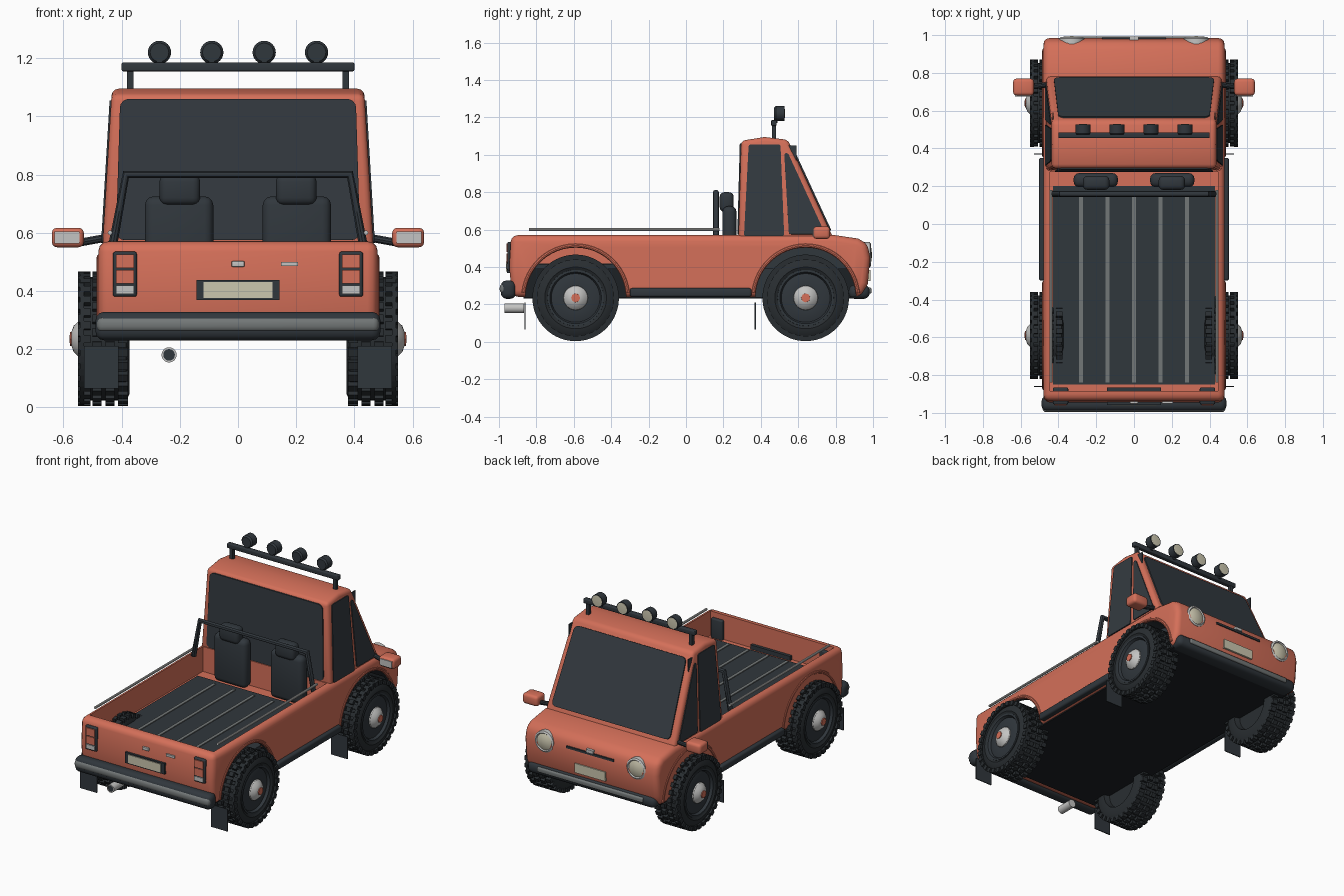
import bpy, bmesh, math
from mathutils import Matrix, Vector

if "Cube" in bpy.data.objects:
    bpy.data.objects.remove(bpy.data.objects["Cube"])

def material(name, rgb):
    m = bpy.data.materials.new(name)
    m.use_nodes = True
    m.diffuse_color = (*rgb, 1)
    m.node_tree.nodes["Principled BSDF"].inputs["Base Color"].default_value = (*rgb, 1)
    return m

ORANGE = material("orange_paint", (0.66, 0.16, 0.10))
DARK = material("dark_trim", (0.030, 0.038, 0.046))
TYRE = material("tyre_rubber", (0.022, 0.027, 0.031))
BLACK = material("underside_black", (0.012, 0.015, 0.018))
GLASS = material("dark_glass", (0.034, 0.043, 0.052))
GREY = material("grey_strip", (0.17, 0.185, 0.185))
SILVER = material("silver", (0.55, 0.55, 0.54))
CREAM = material("cream_lens", (0.60, 0.57, 0.43))

parts, cutters = [], []

def finish(name, bm, mat, bevel=0, segments=3):
    bmesh.ops.recalc_face_normals(bm, faces=bm.faces)
    me = bpy.data.meshes.new(name)
    bm.to_mesh(me)
    bm.free()
    me.materials.append(mat)
    ob = bpy.data.objects.new(name, me)
    bpy.context.collection.objects.link(ob)
    if bevel:
        b = ob.modifiers.new("bevel", 'BEVEL')
        b.width, b.segments, b.limit_method = bevel, segments, 'ANGLE'
        b.angle_limit = math.radians(50)
    parts.append(ob)
    return ob

def box(name, x, y, z, mat, bevel=0):
    bm = bmesh.new()
    size = Matrix.Diagonal((abs(x[1] - x[0]), y[1] - y[0], z[1] - z[0], 1))
    mid = Matrix.Translation((sum(x) / 2, sum(y) / 2, sum(z) / 2))
    bmesh.ops.create_cube(bm, size=1, matrix=mid @ size)
    return finish(name, bm, mat, bevel)

def prism(name, profile, half, mat, lean=0, bevel=0):
    """Extrude a (y, z) outline across x, leaning inwards above the belt line."""
    bm = bmesh.new()
    rings = [[bm.verts.new((s * (half - lean * (z - 0.57)), y, z)) for y, z in profile] for s in (-1, 1)]
    for r in rings:
        bm.faces.new(r)
    n = len(profile)
    for i in range(n):
        j = (i + 1) % n
        bm.faces.new((rings[0][i], rings[0][j], rings[1][j], rings[1][i]))
    return finish(name, bm, mat, bevel)

def plate(name, corners, mat, radius=0.03):
    """Thin pane with rounded corners."""
    bm = bmesh.new()
    bm.faces.new([bm.verts.new(c) for c in corners])
    bmesh.ops.bevel(bm, geom=bm.verts[:], offset=radius, segments=4, affect='VERTICES', profile=0.5)
    ob = finish(name, bm, mat)
    s = ob.modifiers.new("thickness", 'SOLIDIFY')
    s.thickness, s.offset = 0.009, 0
    return ob

def spin_profile(bm, profile, steps):
    vs = [bm.verts.new((a, 0, r)) for a, r in profile]
    es = [bm.edges.new(p) for p in zip(vs, vs[1:])]
    bmesh.ops.spin(bm, geom=vs + es, cent=(0, 0, 0), axis=(1, 0, 0), angle=math.tau, steps=steps)
    bmesh.ops.remove_doubles(bm, verts=bm.verts, dist=0.0005)

def lathe(name, profile, loc, heading, mat, steps=32, blocks=False):
    """Spin an (offset, radius) profile; heading turns its axis about z."""
    bm = bmesh.new()
    spin_profile(bm, profile, steps)
    if blocks:
        for i in range(60):
            turn = Matrix.Rotation(math.tau * i / 60, 4, 'X')
            for x, w in ((-0.065, 0.035), (0.065, 0.035)) if i % 2 else ((-0.02, 0.03), (0.025, 0.03), (0.08, 0.02)):
                m = turn @ Matrix.Translation((x, 0, 0.217)) @ Matrix.Diagonal((w, 0.028, 0.028, 1))
                bmesh.ops.create_cube(bm, size=1, matrix=m)
    bm.transform(Matrix.Translation(loc) @ Matrix.Rotation(heading, 4, 'Z'))
    return finish(name, bm, mat)

def rod(name, points, radius, mat):
    cu = bpy.data.curves.new(name, 'CURVE')
    cu.dimensions, cu.bevel_depth, cu.bevel_resolution, cu.use_fill_caps = '3D', radius, 3, True
    sp = cu.splines.new('POLY')
    sp.points.add(len(points) - 1)
    for p, c in zip(sp.points, points):
        p.co = (*c, 1)
    cu.materials.append(mat)
    ob = bpy.data.objects.new(name, cu)
    bpy.context.collection.objects.link(ob)
    parts.append(ob)

def cut(target, cutter):
    parts.remove(cutter)
    cutters.append(cutter)
    cutter.hide_render = True
    b = target.modifiers.new("cut", 'BOOLEAN')
    b.operation, b.solver, b.material_mode, b.object = 'DIFFERENCE', 'EXACT', 'TRANSFER', cutter

FWD, BACK = math.pi / 2, -math.pi / 2
AXLES = {"rear": -0.59, "front": 0.64}
HUB = 0.235

# Lower body: rounded shell with an open bed, hollow underside and wheel arches
body = prism("body", [(-0.93, 0.24), (-0.945, 0.40), (-0.935, 0.57), (0.785, 0.572), (0.92, 0.552),
                      (0.97, 0.525), (0.985, 0.45), (0.972, 0.31), (0.94, 0.24)], 0.48, ORANGE, bevel=0.035)
cut(body, box("bed_cutter", (-0.445, 0.445), (-0.885, 0.275), (0.41, 0.8), ORANGE))
cut(body, box("underside_cutter", (-0.445, 0.445), (-0.88, 0.90), (0.1, 0.39), BLACK))
for end, y in AXLES.items():
    inner = 0.43 if end == "rear" else 0.35
    for s in (1, -1):
        tube = [(inner, 0), (inner, 0.27), (0.7, 0.27), (0.7, 0)]
        cut(body, lathe(end + "_arch_cutter", tube, (0, y, HUB), 0 if s > 0 else math.pi, DARK, 48))
        arc = [(s * 0.474, y + 0.28 * math.cos(t), HUB + 0.28 * math.sin(t))
               for t in (math.pi * (0.03 + 0.94 * i / 24) for i in range(25))]
        rod(end + "_arch_lip", arc, 0.012, ORANGE)
box("underside_plate", (-0.45, 0.45), (-0.87, 0.91), (0.232, 0.24), BLACK)
box("front_bulkhead", (-0.33, 0.33), (0.36, 0.62), (0.24, 0.4), DARK)

# Bed floor with strips, and side rails
box("bed_floor", (-0.43, 0.43), (-0.85, 0.2), (0.405, 0.415), DARK)
for x in (-0.28, -0.14, 0, 0.14, 0.28):
    box("floor_strip", (x - 0.01, x + 0.01), (-0.84, 0.16), (0.412, 0.42), GREY)

# Cab and its glass
prism("cab", [(0.28, 0.55), (0.295, 1.075), (0.42, 1.095), (0.545, 1.08), (0.79, 0.55)], 0.465, ORANGE, 0.06, 0.022)
plate("windscreen", [(-0.425, 0.773, 0.595), (0.425, 0.773, 0.595), (0.40, 0.565, 1.045), (-0.40, 0.565, 1.045)], GLASS)
plate("rear_window", [(-0.42, 0.279, 0.575), (0.42, 0.279, 0.575), (0.405, 0.292, 1.06), (-0.405, 0.292, 1.06)], GLASS)

def side_pane(name, s, outline):
    plate(name, [(s * (0.466 - 0.06 * (z - 0.57)), y, z) for y, z in outline], GLASS, 0.012)

for s in (1, -1):
    side_pane("door_window", s, [(0.31, 0.565), (0.525, 0.565), (0.505, 1.055), (0.335, 1.055)])
    side_pane("quarter_window", s, [(0.55, 0.575), (0.745, 0.575), (0.545, 1.01), (0.525, 1.01)])
    box("pillar_deflector", (s * 0.425, s * 0.432), (0.53, 0.59), (0.9, 1.05), GLASS)
    rod("bed_rail", [(s * 0.44, -0.84, 0.6), (s * 0.44, 0.18, 0.6)], 0.008, SILVER)

    # Seats
    box("seat_back", (s * 0.085, s * 0.32), (0.195, 0.27), (0.415, 0.725), DARK, 0.03)
    box("headrest", (s * 0.13, s * 0.27), (0.18, 0.255), (0.695, 0.8), DARK, 0.025)

    # Door mirrors
    rod("mirror_arm", [(s * 0.44, 0.74, 0.585), (s * 0.55, 0.725, 0.565)], 0.014, DARK)
    box("mirror_shell", (s * 0.53, s * 0.64), (0.68, 0.77), (0.55, 0.617), ORANGE, 0.018)
    box("mirror_glass", (s * 0.545, s * 0.63), (0.676, 0.684), (0.563, 0.605), SILVER)

    # Side steps and mud flaps
    box("side_step", (s * 0.46, s * 0.503), (-0.30, 0.35), (0.24, 0.287), DARK, 0.012)
    for y in (-0.86, 0.37):
        box("mud_flap", (s * 0.41, s * 0.53), (y - 0.003, y + 0.003), (0.065, 0.21), DARK)

    # Headlights and tail lights
    lathe("headlight_ring", [(-0.03, 0.068), (0.008, 0.068), (0.014, 0.058), (0.005, 0.05)],
          (s * 0.33, 0.975, 0.465), FWD, SILVER)
    lathe("headlight_lens", [(-0.02, 0.056), (0.006, 0.056), (0.016, 0.035), (0.02, 0)],
          (s * 0.33, 0.975, 0.465), FWD, CREAM)
    box("tail_light_housing", (s * 0.348, s * 0.43), (-0.955, -0.865), (0.38, 0.535), DARK, 0.008)
    for z in ((0.425, 0.472), (0.479, 0.525)):
        box("tail_light_lens", (s * 0.358, s * 0.42), (-0.961, -0.952), z, ORANGE)
    box("reverse_lens", (s * 0.358, s * 0.42), (-0.961, -0.952), (0.39, 0.418), SILVER)

    # Wheels
    for end, y in AXLES.items():
        hub, turn = (s * 0.46, y, HUB), 0 if s > 0 else math.pi
        lathe(end + "_tyre", [(-0.05, 0), (-0.05, 0.13), (-0.085, 0.14), (-0.087, 0.19), (-0.075, 0.212),
              (0.07, 0.212), (0.085, 0.19), (0.09, 0.165), (0.082, 0.15)], hub, turn, TYRE, 40, True)
        lathe(end + "_rim", [(0.06, 0.152), (0.086, 0.15), (0.086, 0.138), (0.07, 0.13), (0.078, 0.10),
              (0.078, 0.06), (0.07, 0)], hub, turn, DARK, 40)
        lathe(end + "_hub_cap", [(0.06, 0.068), (0.085, 0.064), (0.105, 0.045), (0.114, 0.02), (0.115, 0)],
              hub, turn, SILVER)
        lathe(end + "_hub_centre", [(0.10, 0.025), (0.118, 0.024), (0.119, 0)], hub, turn, ORANGE, 8)

# Roll bar behind the seats
rod("roll_bar", [(-0.43, 0.16, 0.56), (-0.385, 0.16, 0.8), (0.385, 0.16, 0.8), (0.43, 0.16, 0.56)], 0.016, DARK)

# Roof light rack
box("rack_bar", (-0.4, 0.4), (0.455, 0.485), (1.155, 1.185), DARK, 0.005)
for s in (1, -1):
    box("rack_post", (s * 0.36, s * 0.382), (0.46, 0.482), (1.07, 1.16), DARK)
for x in (-0.27, -0.09, 0.09, 0.27):
    lathe("rack_lamp", [(-0.03, 0), (-0.03, 0.032), (-0.02, 0.04), (0.026, 0.04), (0.026, 0.034)], (x, 0.5, 1.22), FWD, DARK, 24)
    lathe("rack_lamp_lens", [(0.01, 0.036), (0.027, 0.035), (0.03, 0)], (x, 0.5, 1.22), FWD, CREAM, 24)
    box("rack_lamp_stem", (x - 0.01, x + 0.01), (0.47, 0.49), (1.17, 1.2), DARK)

# Tail: bumper, number plate, badges and exhaust
box("rear_bumper", (-0.49, 0.49), (-0.99, -0.91), (0.23, 0.328), DARK, 0.03)
box("rear_bumper_strip", (-0.485, 0.485), (-0.996, -0.92), (0.258, 0.31), GREY, 0.02)
box("rear_plate_frame", (-0.142, 0.142), (-0.957, -0.865), (0.368, 0.438), DARK)
box("rear_plate", (-0.118, 0.118), (-0.962, -0.954), (0.376, 0.43), CREAM)
box("tail_latch", (-0.022, 0.022), (-0.952, -0.935), (0.483, 0.502), SILVER, 0.003)
box("tail_badge", (0.147, 0.207), (-0.949, -0.937), (0.485, 0.5), SILVER)
lathe("exhaust", [(-0.05, 0), (-0.05, 0.026), (0.055, 0.026), (0.055, 0.02), (0.03, 0.02)], (-0.237, -0.915, 0.18), BACK, SILVER, 20)
lathe("exhaust_bore", [(0.03, 0.021), (0.05, 0.02), (0.05, 0)], (-0.237, -0.915, 0.18), BACK, DARK, 20)

# Nose: bumper, grille slot, badge and number plate
box("front_bumper", (-0.46, 0.46), (0.87, 0.982), (0.23, 0.305), DARK, 0.03)
box("front_bumper_strip", (-0.38, 0.38), (0.94, 0.992), (0.258, 0.29), GREY, 0.008)
box("grille_slot", (-0.17, 0.17), (0.96, 0.988), (0.468, 0.482), DARK)
box("nose_badge", (-0.025, 0.025), (0.96, 0.992), (0.484, 0.502), SILVER)
box("front_plate", (-0.11, 0.11), (0.96, 0.986), (0.325, 0.385), CREAM)

# Apply modifiers and shade
bpy.context.view_layer.update()
bpy.ops.object.select_all(action='DESELECT')
for ob in parts:
    ob.select_set(True)
bpy.context.view_layer.objects.active = body
bpy.ops.object.convert(target='MESH')
bpy.ops.object.shade_smooth_by_angle(angle=math.radians(32))
for ob in cutters:
    bpy.data.objects.remove(ob)
